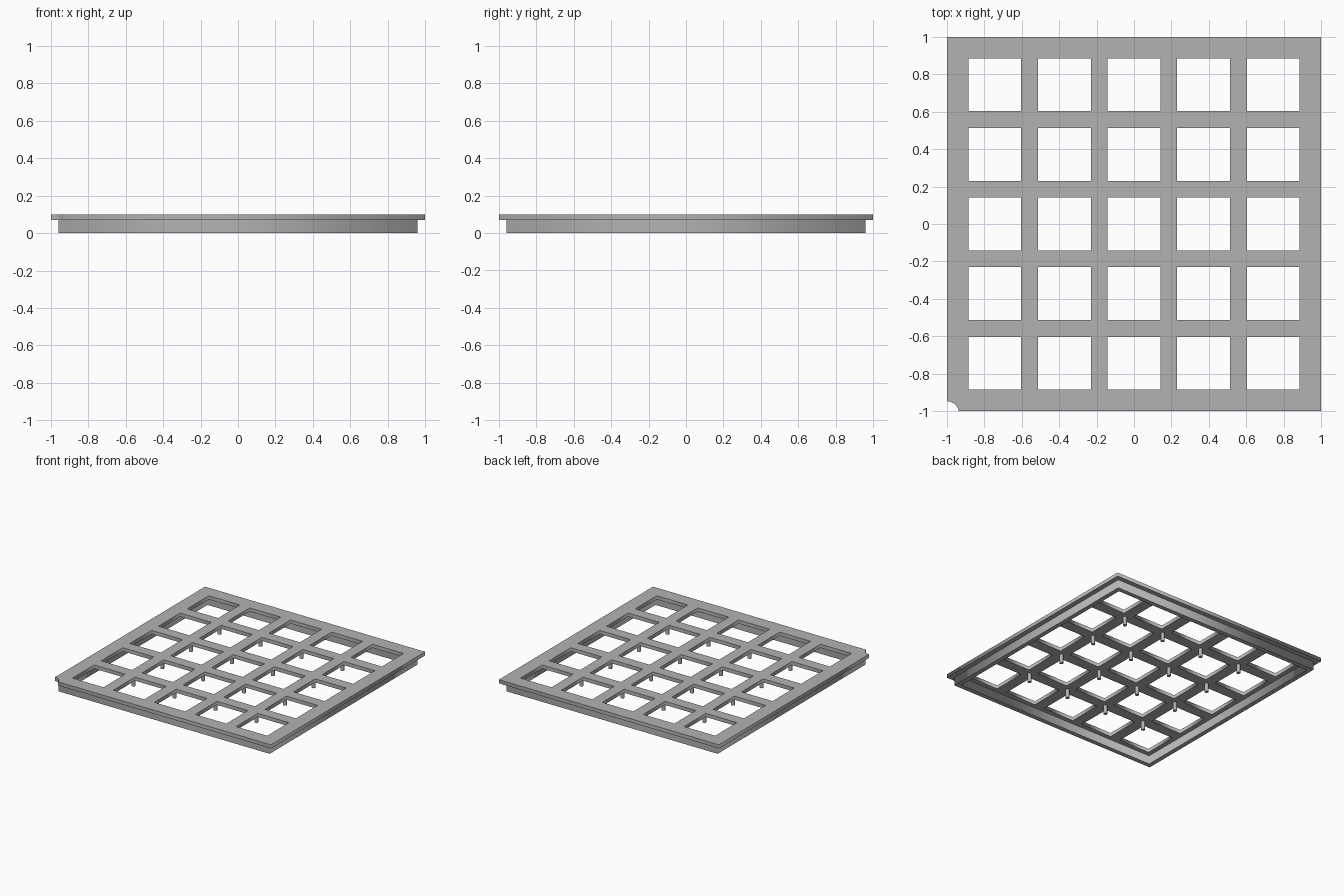
import bpy, bmesh, math

cube = bpy.data.objects.get("Cube")
if cube:
    bpy.data.objects.remove(cube, do_unlink=True)

grey = bpy.data.materials.new("plain_grey")
grey.use_nodes = True
COLOR = (0.45, 0.45, 0.45, 1)
grey.diffuse_color = COLOR
grey.node_tree.nodes["Principled BSDF"].inputs["Base Color"].default_value = COLOR

PLATE_BOTTOM, PLATE_TOP = 0.07, 0.1
PITCH, HOLE = 0.372, 0.141          # hole spacing and half width


def square(cx, cy, half):
    return [(cx + sx * half, cy + sy * half)
            for sx, sy in ((-1, -1), (1, -1), (1, 1), (-1, 1))]


def slab(name, loops, z0, z1):
    """Extrude a flat outline with holes between two heights."""
    curve = bpy.data.curves.new(name, "CURVE")
    curve.dimensions = "2D"
    curve.fill_mode = "BOTH"
    curve.extrude = (z1 - z0) / 2
    for loop in loops:
        spline = curve.splines.new("POLY")
        spline.points.add(len(loop) - 1)
        for point, (x, y) in zip(spline.points, loop):
            point.co = (x, y, 0, 1)
        spline.use_cyclic_u = True
    source = bpy.data.objects.new(name + "_outline", curve)
    bpy.context.collection.objects.link(source)
    mesh = bpy.data.meshes.new_from_object(
        source.evaluated_get(bpy.context.evaluated_depsgraph_get()))
    bpy.data.objects.remove(source)
    bm = bmesh.new()
    bm.from_mesh(mesh)
    bmesh.ops.remove_doubles(bm, verts=bm.verts, dist=0.0001)
    bmesh.ops.recalc_face_normals(bm, faces=bm.faces)
    bmesh.ops.translate(bm, verts=bm.verts, vec=(0, 0, (z0 + z1) / 2))
    bm.to_mesh(mesh)
    bm.free()
    mesh.materials.clear()
    mesh.materials.append(grey)
    obj = bpy.data.objects.new(name, mesh)
    bpy.context.collection.objects.link(obj)
    return obj


# Top plate: square outline with one scooped corner and a grid of holes
radius, centre_y = 0.065, -1.012
start = math.asin((-1 - centre_y) / radius)
scoop = []
for i in range(13):
    a = math.pi / 2 + (start - math.pi / 2) * i / 12
    scoop.append((-1 + radius * math.cos(a), centre_y + radius * math.sin(a)))
outline = scoop + square(0, 0, 1)[1:]
holes = [square(i * PITCH, j * PITCH, HOLE)
         for i in range(-2, 3) for j in range(-2, 3)]
slab("grid_plate", [outline] + holes, PLATE_BOTTOM, PLATE_TOP)

# Skirt wall under the plate
slab("skirt_wall", [square(0, 0, 0.96), square(0, 0, 0.923)], 0, PLATE_BOTTOM)

# Support pegs below each crossing of the bars
for i in range(4):
    for j in range(4):
        bpy.ops.mesh.primitive_cylinder_add(
            vertices=16, radius=0.015, depth=PLATE_BOTTOM,
            location=((i - 1.5) * PITCH, (j - 1.5) * PITCH, PLATE_BOTTOM / 2))
        peg = bpy.context.object
        peg.name = f"support_peg_{i + 1}_{j + 1}"
        peg.data.materials.append(grey)
        bpy.ops.object.shade_smooth_by_angle()
